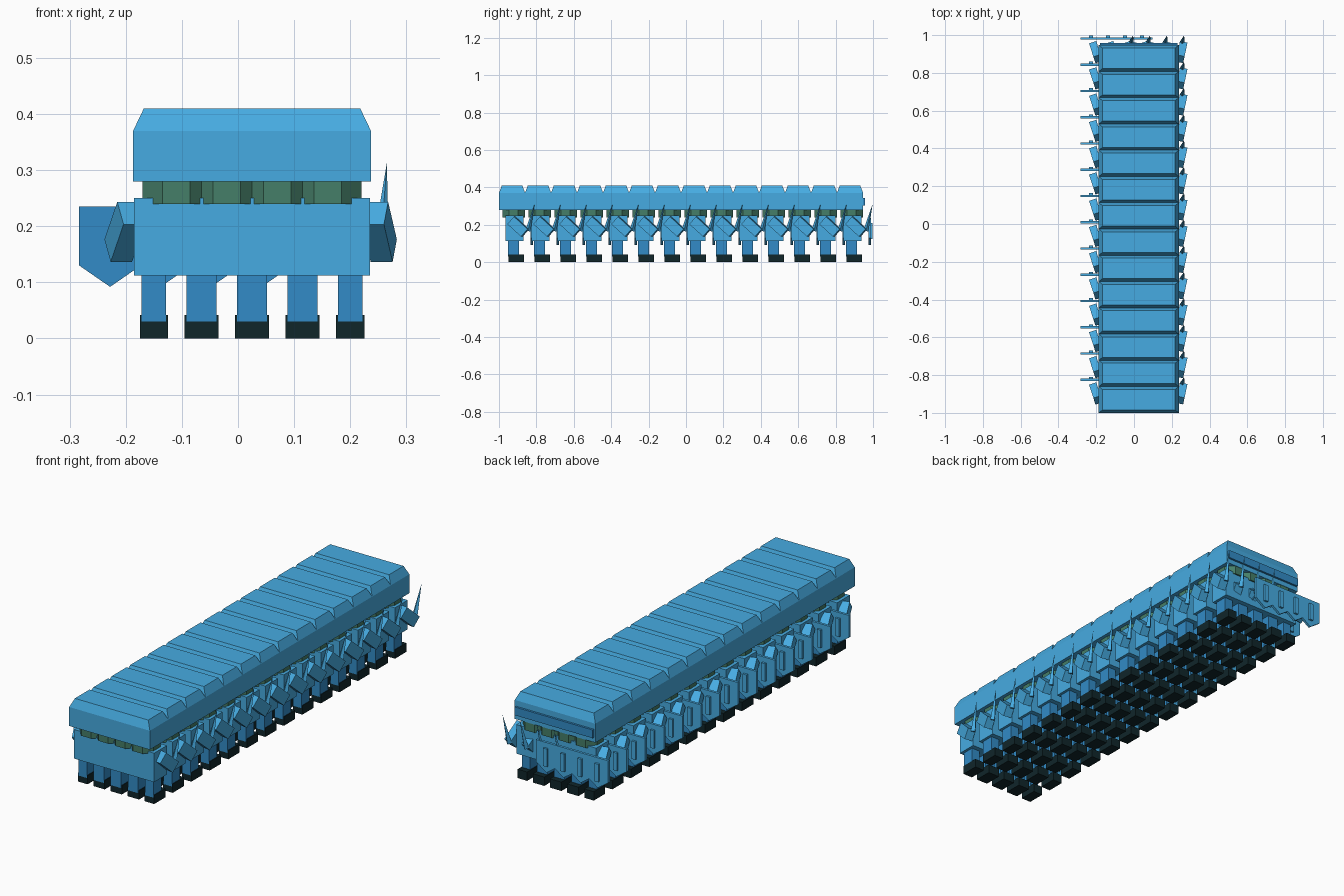
import bpy, bmesh, math
from mathutils import Matrix, Vector

cube = bpy.data.objects.get("Cube")
if cube:
    bpy.data.objects.remove(cube, do_unlink=True)

FILES, RANKS = 4, 14
FILE_STEP, RANK_STEP = 0.09, 0.139
ORIGIN = Vector((-0.11, -0.917, 0))


def material(name, rgb):
    m = bpy.data.materials.new(name)
    m.use_nodes = True
    m.diffuse_color = (*rgb, 1)
    m.node_tree.nodes["Principled BSDF"].inputs["Base Color"].default_value = (*rgb, 1)
    return m


ARMOUR = material("bright blue", (0.062, 0.41, 0.76))
CLOTH = material("deep blue", (0.032, 0.26, 0.57))
SKIN = material("green skin", (0.06, 0.21, 0.14))
LEATHER = material("black leather", (0.005, 0.019, 0.023))


def part(name, bm, *mats):
    """Finish one part and repeat it over the whole formation."""
    bmesh.ops.recalc_face_normals(bm, faces=bm.faces)
    mesh = bpy.data.meshes.new(name)
    bm.to_mesh(mesh)
    bm.free()
    for m in mats:
        mesh.materials.append(m)
    ob = bpy.data.objects.new(name, mesh)
    ob.location = ORIGIN
    bpy.context.collection.objects.link(ob)
    for label, count, step in (("files", FILES, (FILE_STEP, 0, 0)),
                               ("ranks", RANKS, (0, RANK_STEP, 0))):
        arr = ob.modifiers.new(label, 'ARRAY')
        arr.count = count
        arr.use_relative_offset = False
        arr.use_constant_offset = True
        arr.constant_offset_displace = step
    return ob


def box(x, y, z, rot=None):
    """Box from (low, high) ranges, optionally turned about its centre."""
    bm = bmesh.new()
    centre = Vector([sum(r) / 2 for r in (x, y, z)])
    size = [r[1] - r[0] for r in (x, y, z)]
    turn = rot or Matrix.Identity(4)
    bmesh.ops.create_cube(bm, size=1, matrix=Matrix.Translation(centre) @ turn
                          @ Matrix.Diagonal((*size, 1)))
    return bm


# Torso
part("torso", box((-0.075, 0.075), (-0.048, 0.048), (0.112, 0.25)), ARMOUR)

# Legs and boots
for side, s in (("left", -1), ("right", 1)):
    c = s * 0.04
    part(side + "_leg", box((c - 0.022, c + 0.022), (-0.035, 0.025), (0.03, 0.115)), CLOTH)
    part(side + "_boot", box((c - 0.025, c + 0.025), (-0.033, 0.052), (0, 0.042)), LEATHER)

# Eight-sided head between torso and helmet
bm = bmesh.new()
bmesh.ops.create_cone(bm, cap_ends=True, segments=8, radius1=0.065, radius2=0.065, depth=0.06,
                      matrix=Matrix.Translation((0, -0.005, 0.27))
                      @ Matrix.Rotation(math.pi / 8, 4, 'Z'))
part("head", bm, SKIN)

# Helmet with bevelled crown
bm = box((-0.077, 0.077), (-0.083, 0.057), (0.28, 0.37))
top = max(bm.faces, key=lambda f: f.calc_center_median().z)
crown = bmesh.ops.extrude_discrete_faces(bm, faces=[top])["faces"][0]
for v in crown.verts:
    v.co.x *= 0.75
    v.co.y = -0.013 + (v.co.y + 0.013) * 0.78
    v.co.z = 0.41
part("helmet", bm, ARMOUR)

# Visor band on the face side
part("visor", box((-0.07, 0.07), (0.05, 0.067), (0.303, 0.342)), CLOTH)

# Arms reaching down and forward, turned slightly outward
for side, s, yaw in (("left", -1, 18), ("right", 1, 12)):
    turn = (Matrix.Rotation(math.radians(-s * yaw), 4, 'Z')
            @ Matrix.Rotation(math.radians(-42), 4, 'X'))
    c = s * 0.092
    part(side + "_arm", box((c - 0.02, c + 0.02), (-0.03, 0.07), (0.163, 0.217), turn), ARMOUR)

# Pointed shield, bright front and deep back
bm = bmesh.new()
outline = [(-0.055, 0.235), (0.055, 0.235), (0.055, 0.13), (0, 0.092), (-0.055, 0.13)]
face = bm.faces.new([bm.verts.new((x - 0.118, 0.086, z)) for x, z in outline])
front = bmesh.ops.extrude_face_region(bm, geom=[face])["geom"]
bmesh.ops.translate(bm, vec=(0, 0.012, 0),
                    verts=[g for g in front if isinstance(g, bmesh.types.BMVert)])
for f in bm.faces:
    f.material_index = 1 if f.calc_center_median().y < 0.09 else 0
part("shield", bm, ARMOUR, CLOTH)
part("shield_ridge", box((-0.128, -0.108), (0.096, 0.108), (0.125, 0.21)), ARMOUR)

# Four-sided blade leaning forward from the right hand
bm = bmesh.new()
bmesh.ops.create_cone(bm, cap_ends=True, segments=4, radius1=0.014, radius2=0, depth=0.15,
                      matrix=Matrix.Translation((0.1, 0.09, 0.24))
                      @ Matrix.Rotation(math.radians(-14), 4, 'X')
                      @ Matrix.Rotation(math.radians(4), 4, 'Y'))
part("blade", bm, ARMOUR)
